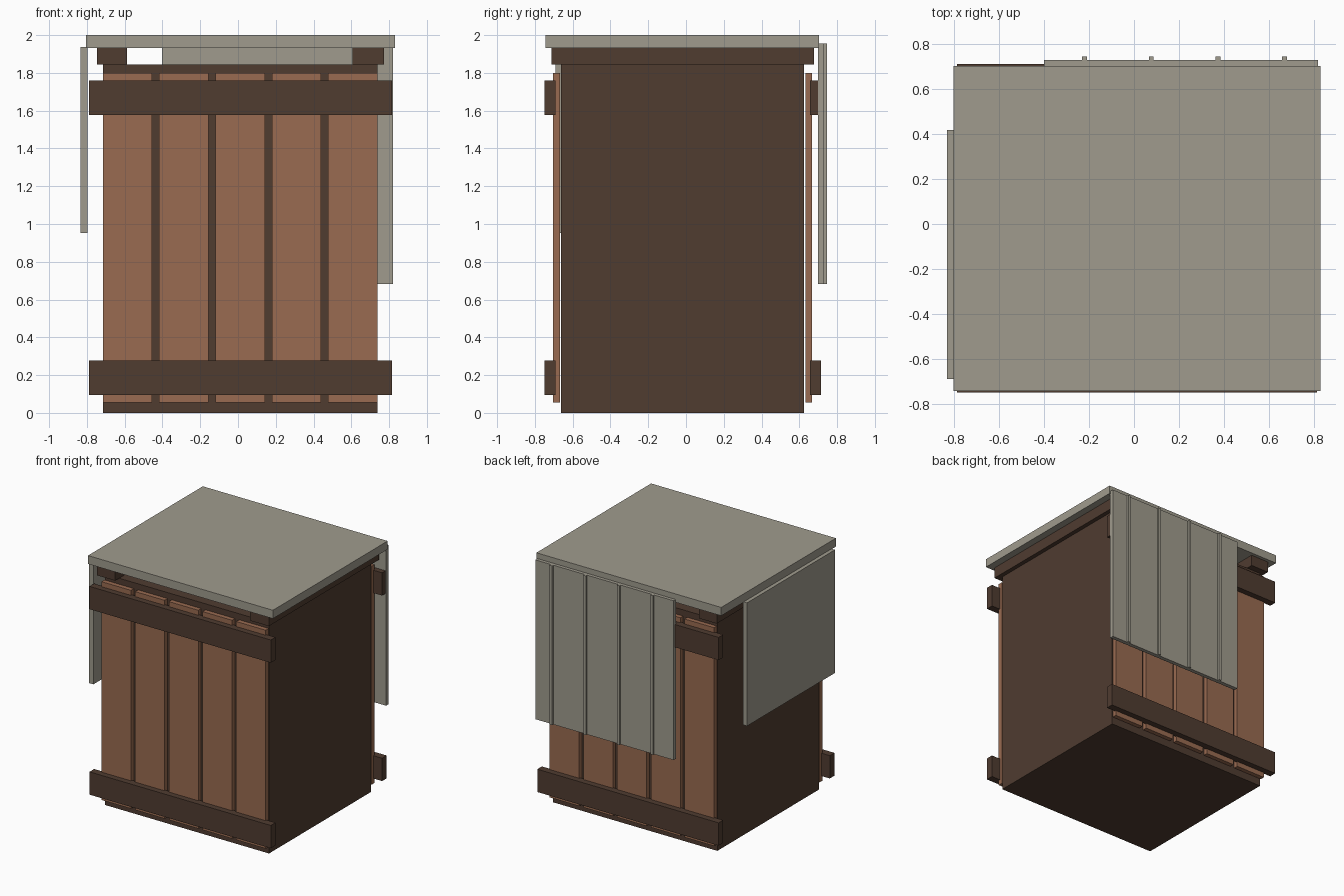
import bpy

if "Cube" in bpy.data.objects:
    bpy.data.objects.remove(bpy.data.objects["Cube"])


def material(name, rgb):
    m = bpy.data.materials.new(name)
    m.diffuse_color = (*rgb, 1)
    m.use_nodes = True
    m.node_tree.nodes["Principled BSDF"].inputs["Base Color"].default_value = m.diffuse_color
    return m


DARK = material("dark_wood", (0.08, 0.045, 0.03))
WOOD = material("plank_wood", (0.32, 0.147, 0.082))
GREY = material("grey_sheet", (0.35, 0.33, 0.27))


def box(name, xs, ys, zs, mat):
    """Box from its min/max along each axis."""
    mid = [(a + b) / 2 for a, b in (xs, ys, zs)]
    size = [b - a for a, b in (xs, ys, zs)]
    bpy.ops.mesh.primitive_cube_add(size=1, location=mid)
    ob = bpy.context.object
    ob.name = name
    ob.scale = size
    bpy.ops.object.transform_apply(location=False, rotation=False, scale=True)
    ob.data.materials.append(mat)
    return ob


# Solid core
box("body", (-0.714, 0.738), (-0.662, 0.624), (0, 1.845), DARK)

# Planks and cross battens on the front and back
sides = {
    "front": ((-0.704, -0.667), (-0.75, -0.691)),
    "back": ((0.632, 0.667), (0.656, 0.714)),
}
for side, (plank_y, batten_y) in sides.items():
    for i in range(5):
        x = -0.715 + 0.298 * i
        box(f"{side}_plank_{i + 1}", (x, x + 0.261), plank_y, (0.055, 1.8), WOOD)
    for level, z in (("lower", 0.096), ("upper", 1.578)):
        box(f"{side}_{level}_batten", (-0.788, 0.815), batten_y, (z, z + 0.182), DARK)

# Runners carrying the lid
for side, xs in (("left", (-0.746, -0.587)), ("right", (0.606, 0.772))):
    box(f"{side}_runner", xs, (-0.713, 0.677), (1.845, 1.933), DARK)

# Lid slab
box("lid", (-0.804, 0.83), (-0.745, 0.704), (1.933, 2.0), GREY)

# Sheet hanging on the left side
box("left_sheet", (-0.834, -0.796), (-0.69, 0.42), (0.952, 1.936), GREY)

# Ribbed sheet hanging on the back
box("back_sheet", (-0.402, 0.82), (0.699, 0.731), (0.683, 1.956), GREY)
for i in range(4):
    x = -0.22 + 0.297 * i
    box(f"back_sheet_rib_{i + 1}", (x - 0.011, x + 0.011), (0.728, 0.747), (0.683, 1.956), GREY)
